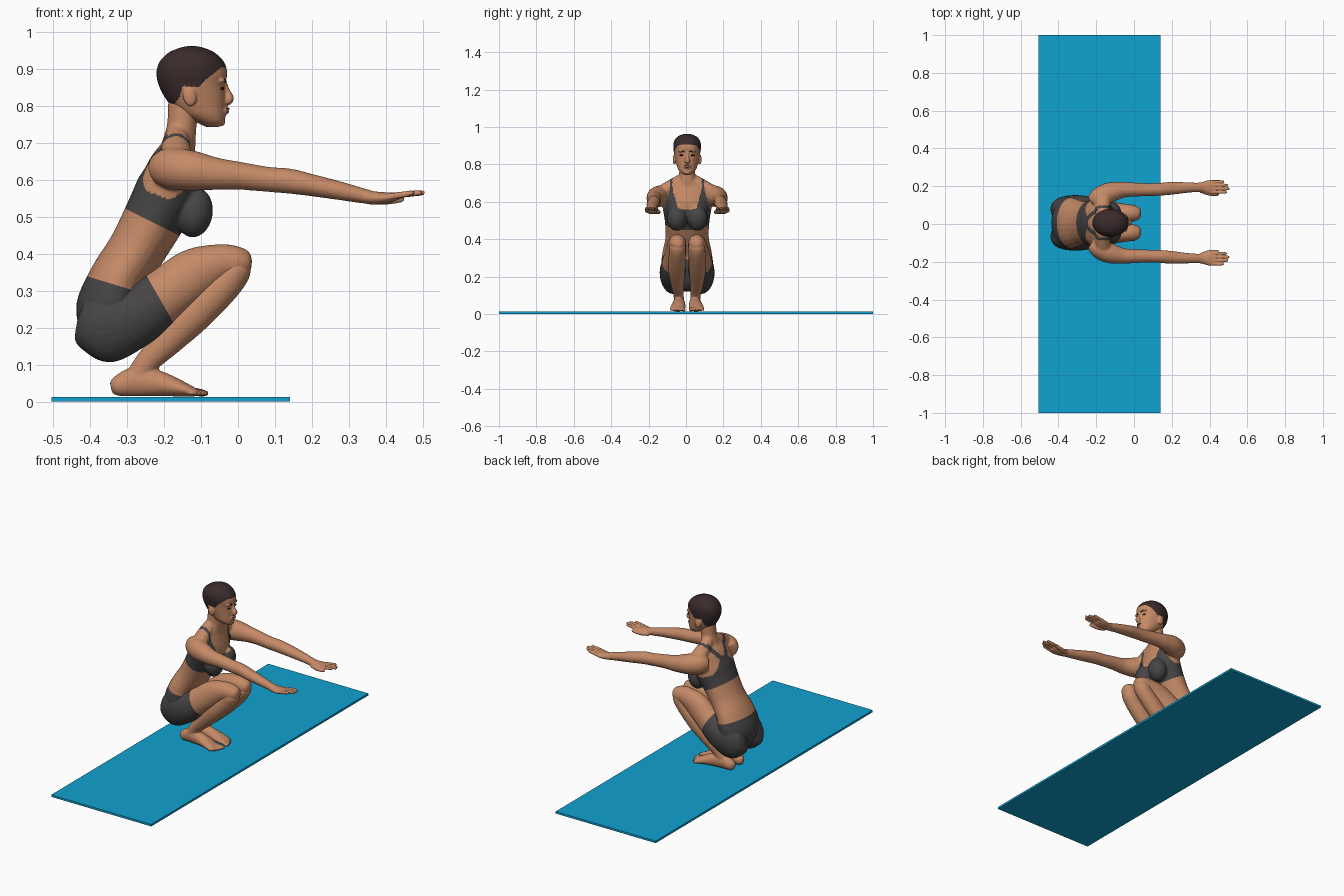
import bpy, bmesh, math
from mathutils import Vector, Matrix

OFF_Y = 0.006  # the figure sits slightly off the mat's centre line


def mat(name, r, g, b):
    m = bpy.data.materials.new(name)
    m.diffuse_color = (r, g, b, 1)
    return m


SKIN = mat("brown skin", 0.56, 0.255, 0.135)
CLOTH = mat("charcoal fabric", 0.062, 0.058, 0.058)
HAIR = mat("dark hair", 0.042, 0.024, 0.025)
LIPS = mat("lips", 0.33, 0.12, 0.075)
EYE = mat("dark eyes", 0.03, 0.018, 0.014)
MAT = mat("blue mat", 0.005, 0.36, 0.64)


def tube(bm, rows, s=1, axis=None, n=24, sub=4):
    """Smooth loft; rows are x, y, z, side radius, normal radius."""
    P = [Vector((r[0], r[1] * s, r[2], r[3], r[4])) for r in rows]
    pts = []
    for i in range(len(P) - 1):
        a, b, c, d = P[max(i - 1, 0)], P[i], P[i + 1], P[min(i + 2, len(P) - 1)]
        for k in range(sub):
            t = k / sub
            pts.append(0.5 * (2 * b + (c - a) * t + (2 * a - 5 * b + 4 * c - d) * t * t
                              + (3 * b - a - 3 * c + d) * t ** 3))
    pts.append(P[-1])
    rings = []
    for i, p in enumerate(pts):
        t = pts[min(i + 1, len(pts) - 1)] - pts[max(i - 1, 0)]
        t = Vector(axis) if axis else Vector(t[:3]).normalized()
        y = Vector((0, 1, 0))
        side = (y - t * t.dot(y)).normalized()
        up = t.cross(side)
        rs, rn = max(p[3], 0.003), max(p[4], 0.003)
        rings.append([bm.verts.new(Vector(p[:3]) + side * rs * math.cos(a) + up * rn * math.sin(a))
                      for a in (2 * math.pi * k / n for k in range(n))])
    for A, B in zip(rings, rings[1:]):
        for k in range(n):
            bm.faces.new((A[k], A[(k + 1) % n], B[(k + 1) % n], B[k]))
    bm.faces.new(rings[0][::-1])
    bm.faces.new(rings[-1])


def ball(bm, c, r, s=1, tilt=0):
    M = (Matrix.Translation((c[0], c[1] * s, c[2])) @ Matrix.Rotation(tilt, 4, 'Y')
         @ Matrix.Diagonal((*r, 1)))
    bmesh.ops.create_uvsphere(bm, u_segments=24, v_segments=14, radius=1, matrix=M)


def finish(name, bm, mats, voxel=0, smooth=5, rule=None, cuts=()):
    """Fuse the shells into one skin, cut clean hems and colour by rule."""
    bmesh.ops.recalc_face_normals(bm, faces=bm.faces)
    me = bpy.data.meshes.new(name)
    bm.to_mesh(me)
    bm.free()
    ob = bpy.data.objects.new(name, me)
    bpy.context.collection.objects.link(ob)
    if voxel:
        m = ob.modifiers.new("fuse", 'REMESH')
        m.mode, m.voxel_size = 'VOXEL', voxel
        m = ob.modifiers.new("soften", 'SMOOTH')
        m.factor, m.iterations = 0.5, smooth
        ev = ob.evaluated_get(bpy.context.evaluated_depsgraph_get())
        me = bpy.data.meshes.new_from_object(ev)
        ob.modifiers.clear()
        ob.data = me
    me.materials.clear()
    for m in mats:
        me.materials.append(m)
    b = bmesh.new()
    b.from_mesh(me)
    for co, no in cuts:
        bmesh.ops.bisect_plane(b, geom=b.verts[:] + b.edges[:] + b.faces[:], plane_co=co, plane_no=no)
    for f in b.faces:
        f.smooth = True
        f.material_index = rule(f.calc_center_median()) if rule else 0
    b.to_mesh(me)
    b.free()
    ob.location.y = OFF_Y
    return ob


def interp(table, x):
    for (x0, z0), (x1, z1) in zip(table, table[1:]):
        if x <= x1:
            return z0 + (z1 - z0) * max(0, x - x0) / (x1 - x0)
    return table[-1][1]


# exercise mat
bm = bmesh.new()
bmesh.ops.create_cube(bm, size=1, matrix=Matrix.Translation((-0.182, 0, 0.006)) @ Matrix.Diagonal((0.645, 2, 0.012, 1)))
mat_ob = finish("exercise_mat", bm, [MAT])
mat_ob.location.y = 0
for p in mat_ob.data.polygons:
    p.use_smooth = False

# torso, neck, shoulders and arms
bm = bmesh.new()
tube(bm, [(-.36, 0, .125, .05, .03), (-.35, 0, .17, .11, .07), (-.345, 0, .25, .138, .094),
          (-.325, 0, .33, .132, .079), (-.275, 0, .41, .116, .078), (-.225, 0, .50, .12, .084),
          (-.185, 0, .58, .132, .088), (-.172, 0, .645, .125, .068), (-.162, 0, .69, .095, .046),
          (-.155, 0, .72, .055, .036)])
tube(bm, [(-.168, 0, .66, .05, .05), (-.158, 0, .71, .048, .044), (-.152, 0, .75, .043, .040),
          (-.145, 0, .81, .042, .045)])
for s in (1, -1):
    ball(bm, (-.118, .055, .512), (.05, .054, .068), s, 0.15)
    tube(bm, [(-.165, .02, .725, .03, .03), (-.168, .08, .685, .036, .04), (-.165, .14, .645, .04, .045)], s)
    tube(bm, [(-.225, .11, .63, .03, .035), (-.19, .135, .632, .05, .055), (-.13, .16, .626, .054, .055),
              (-.06, .175, .617, .042, .044), (0, .176, .612, .037, .038), (.08, .176, .602, .034, .034),
              (.14, .178, .597, .034, .034), (.20, .183, .586, .034, .030), (.28, .187, .570, .028, .025),
              (.345, .188, .556, .024, .020), (.37, .188, .553, .02, .016)], s)


def clothes(c):
    x, y, z = c.x, abs(c.y), c.z
    if z < .335 - .3 * (x + .395):
        return 1
    if y > .135 or z < .52 - .5 * (x + .30):
        return 0
    if x < -.19:                                   # racer back
        top = .585 - .38 * max(0, x + .285)
        wide = max(.03, .10 - 1.0 * (z - .57))
        fork = z > .635 and abs(y - .02 - .7 * (z - .635)) < .016
        return int(z < top or (y < wide and z < .645) or fork)
    top = interp([(-.19, .547), (-.11, .555), (-.05, .57)], x)
    strap = abs(y - .085) < .008 + max(0, .03 * (.66 - z) / .1)
    return int(z < top or strap and z > top)


finish("upper_body", bm, [SKIN, CLOTH], .0055, 6, clothes,
       [((-.395, 0, .335), (.3, 0, 1)), ((-.30, 0, .52), (.5, 0, 1))])

# head with nose and ears
bm = bmesh.new()
prof = [(.744, -.088, -.05, .014), (.755, -.11, -.037, .034), (.775, -.15, -.034, .049),
        (.80, -.180, -.034, .057), (.83, -.202, -.034, .064), (.86, -.216, -.034, .070),
        (.89, -.221, -.029, .074), (.92, -.213, -.038, .071), (.945, -.188, -.063, .055),
        (.958, -.158, -.092, .032), (.963, -.135, -.115, .01)]
tube(bm, [((a + b) / 2, 0, z, w, (b - a) / 2) for z, a, b, w in prof], axis=(0, 0, 1), n=32)
tube(bm, [(-.037, 0, .866, .007, .006), (-.031, 0, .842, .009, .009), (-.023, 0, .82, .015, .012),
          (-.031, 0, .808, .012, .008)])
ball(bm, (-.036, 0, .788), (.011, .02, .013))
ball(bm, (-.045, 0, .758), (.011, .018, .012))
for s in (1, -1):
    ball(bm, (-.131, .068, .826), (.018, .009, .027), s, -0.2)
    ball(bm, (-.044, .028, .869), (.01, .02, .006), s)
HAIRLINE = [(-.23, .78), (-.187, .786), (-.157, .826), (-.15, .854), (-.105, .854), (-.09, .87), (-.045, .905), (0, .908)]
finish("head", bm, [SKIN, HAIR], .0035, 4, lambda c: int(c.z > interp(HAIRLINE, c.x)))

# eyes, eyebrows and lips
for s, side in ((1, "left"), (-1, "right")):
    bm = bmesh.new()
    ball(bm, (-.0425, .029, .848), (.005, .012, .0045), s)
    finish("eye_" + side, bm, [EYE])
    bm = bmesh.new()
    tube(bm, [(-.034, .014, .867, .003, .003), (-.037, .027, .872, .004, .003), (-.048, .043, .868, .003, .003)], s, n=8)
    finish("eyebrow_" + side, bm, [HAIR])
bm = bmesh.new()
ball(bm, (-.030, 0, .793), (.007, .016, .004))
ball(bm, (-.031, 0, .785), (.007, .015, .0045))
finish("lips", bm, [LIPS])

for s, side in ((1, "left"), (-1, "right")):
    # thigh with its half of the shorts
    bm = bmesh.new()
    tube(bm, [(-.436, .066, .205, .025, .035), (-.415, .068, .203, .052, .068), (-.36, .073, .208, .07, .104),
              (-.28, .076, .232, .070, .086), (-.205, .069, .283, .062, .073), (-.12, .059, .345, .053, .070),
              (-.05, .053, .374, .048, .053), (.0, .051, .376, .043, .044), (.028, .051, .372, .03, .03),
              (.037, .051, .371, .012, .012)], s)
    hem = Vector((.867, 0, .498))
    finish("thigh_" + side, bm, [SKIN, CLOTH], .0055, 5,
           lambda c: int((c - Vector((-.21, 0, .275))).dot(hem) < 0), [((-.21, 0, .275), hem)])

    # lower leg and foot with toes
    bm = bmesh.new()
    tube(bm, [(.012, .051, .385, .025, .022), (-.002, .051, .364, .043, .042), (-.04, .053, .317, .045, .049),
              (-.12, .055, .237, .045, .051), (-.19, .052, .164, .036, .041), (-.245, .046, .108, .028, .033),
              (-.275, .043, .06, .026, .033)], s)
    tube(bm, [(-.344, .04, .038, .012, .015), (-.326, .04, .042, .026, .028), (-.27, .042, .055, .030, .041),
              (-.20, .045, .046, .036, .032), (-.14, .05, .031, .041, .018), (-.112, .05, .024, .036, .010)], s)
    for i in range(5):
        y, r, tip = .019 + .0165 * i, .011 - .001 * i, -.08 - .002 * i * i
        tube(bm, [(-.14, .5 * y + .026, .03, r, r), (tip - .02, y, .024, r, r), (tip, y, .021, r * .5, r * .5)], s, n=12)
    finish("lower_leg_" + side, bm, [SKIN], .0045, 4)

    # hand with fingers and thumb
    bm = bmesh.new()
    tube(bm, [(.335, .188, .558, .024, .02), (.365, .189, .552, .028, .018), (.40, .19, .552, .037, .015),
              (.43, .19, .556, .035, .010)], s)
    for i, tip in enumerate((.492, .505, .498, .477)):
        y = .19 + (i - 1.5) * .0185
        tube(bm, [(.41, y, .555, .009, .009), (.45, y, .561, .0085, .0085), (tip - .008, y, .565, .0075, .007),
                  (tip, y, .565, .004, .004)], s, n=12)
    tube(bm, [(.355, .172, .546, .013, .012), (.395, .156, .544, .011, .011), (.435, .150, .546, .008, .008),
              (.45, .151, .547, .004, .004)], s, n=12)
    finish("hand_" + side, bm, [SKIN], .003, 3)
